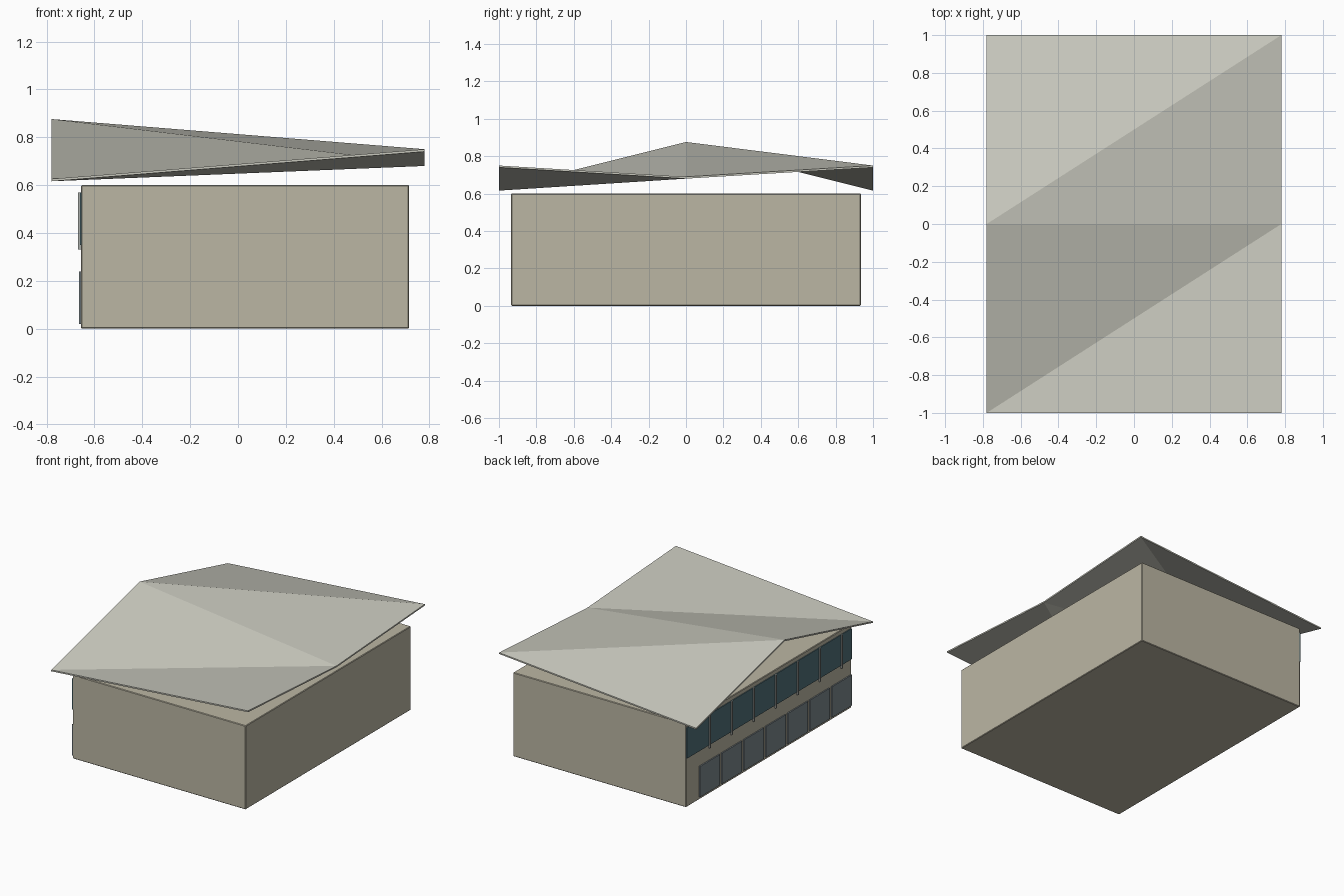
import bpy, bmesh

if "Cube" in bpy.data.objects:
    bpy.data.objects.remove(bpy.data.objects["Cube"])


def material(name, rgb):
    m = bpy.data.materials.new(name)
    m.diffuse_color = (*rgb, 1)
    m.use_nodes = True
    m.node_tree.nodes["Principled BSDF"].inputs["Base Color"].default_value = m.diffuse_color
    return m


TAN = material("tan_wall", (0.50, 0.47, 0.37))
PALE = material("pale_roof", (0.58, 0.58, 0.51))
TEAL = material("teal_glass", (0.08, 0.16, 0.19))
SLATE = material("slate_panel", (0.20, 0.24, 0.26))
GREY = material("grey_frame", (0.40, 0.42, 0.40))


def box(name, x, y, z, mat):
    """Box from (min, max) pairs along each axis."""
    bpy.ops.mesh.primitive_cube_add(
        size=1, location=[(a + b) / 2 for a, b in (x, y, z)])
    ob = bpy.context.object
    ob.name = name
    ob.scale = [b - a for a, b in (x, y, z)]
    bpy.ops.object.transform_apply(location=False, rotation=False, scale=True)
    ob.data.materials.append(mat)
    return ob


# Main block with slightly softened edges
body = box("building_body", (-0.655, 0.715), (-0.935, 0.935), (0, 0.6), TAN)
bevel = body.modifiers.new("edge", 'BEVEL')
bevel.width, bevel.segments = 0.004, 1

# Upper window band on the left side
box("window_band", (-0.661, -0.650), (-0.932, 0.932), (0.35, 0.57), TEAL)

# Mullions over the band, ground floor panels centred below them
for i in range(7):
    y = 0.676 - 0.249 * i
    box(f"mullion_{i + 1}", (-0.668, -0.655), (y - 0.007, y + 0.007), (0.33, 0.57), GREY)
    box(f"ground_panel_{i + 1}", (-0.664, -0.650), (y - 0.113, y + 0.113), (0.02, 0.24), SLATE)

# Twisted roof: ridge peaks on the left edge and dips on the right edge
corners = [(-0.78, -1, 0.626), (0.78, -1, 0.75), (0.78, 0, 0.69),
           (-0.78, 0, 0.876), (0.78, 1, 0.75), (-0.78, 1, 0.626)]
triangles = [(0, 1, 2), (0, 2, 3), (3, 2, 4), (3, 4, 5)]
bm = bmesh.new()
verts = [bm.verts.new(c) for c in corners]
for t in triangles:
    bm.faces.new([verts[i] for i in t])
# Give the sheet a thin vertical edge
geo = bmesh.ops.extrude_face_region(bm, geom=bm.faces[:], use_keep_orig=True)["geom"]
low = [g for g in geo if isinstance(g, bmesh.types.BMVert)]
bmesh.ops.translate(bm, verts=low, vec=(0, 0, -0.01))
bmesh.ops.recalc_face_normals(bm, faces=bm.faces[:])
mesh = bpy.data.meshes.new("roof")
bm.to_mesh(mesh)
bm.free()
mesh.materials.append(PALE)
bpy.context.collection.objects.link(bpy.data.objects.new("roof", mesh))
